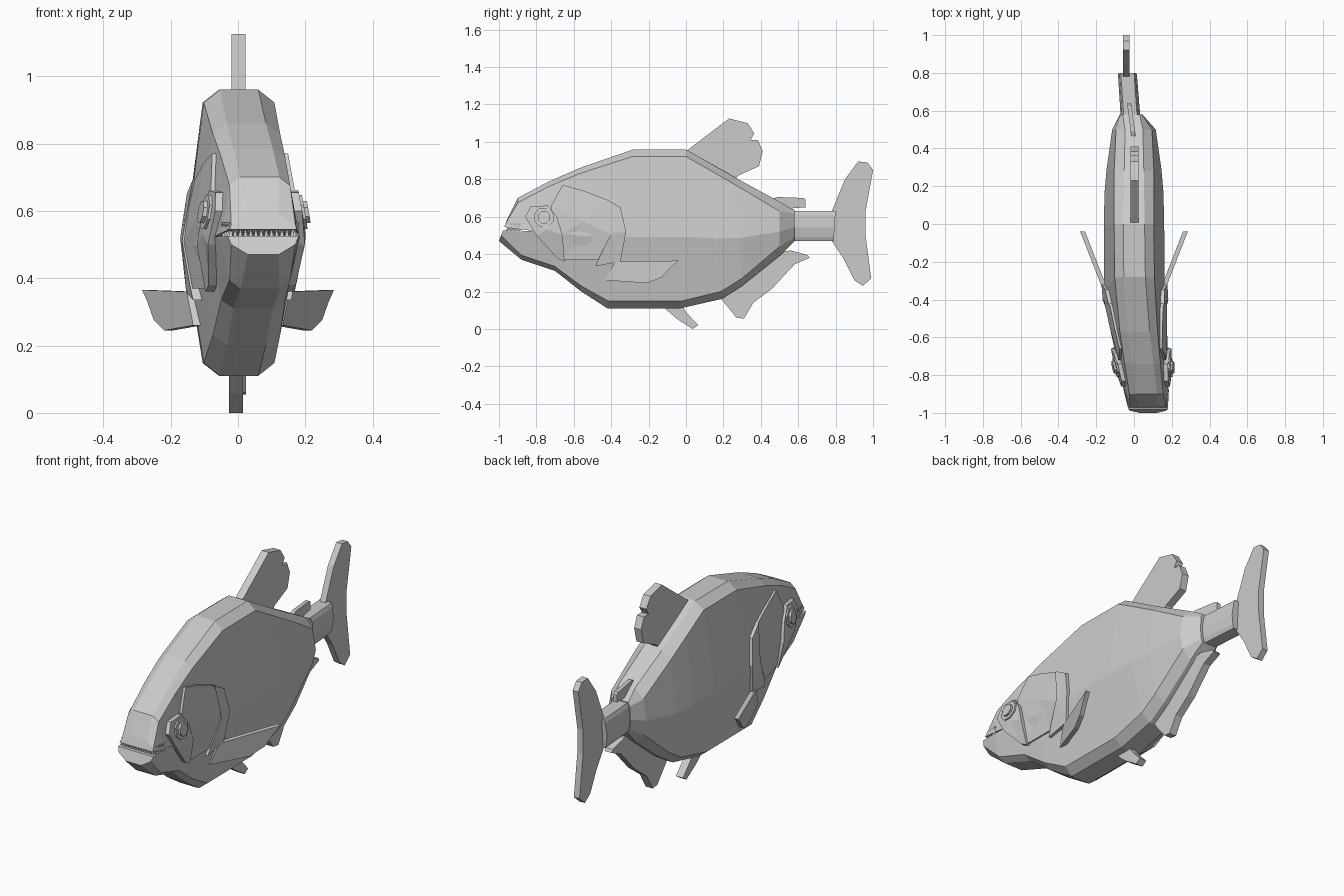
import bpy, bmesh, math
from mathutils import Vector
from mathutils.bvhtree import BVHTree


def make(name, verts, faces):
    me = bpy.data.meshes.new(name)
    bm = bmesh.new()
    vs = [bm.verts.new(v) for v in verts]
    for f in faces:
        bm.faces.new([vs[i] for i in f])
    bmesh.ops.recalc_face_normals(bm, faces=bm.faces)
    bm.to_mesh(me)
    bm.free()
    ob = bpy.data.objects.new(name, me)
    bpy.context.collection.objects.link(ob)
    return ob


def slab(name, outline, half, x_at):
    """Extrude a (y, z) outline sideways around the line x = x_at(y)."""
    n = len(outline)
    verts = [(x_at(y) + s * half, y, z) for s in (-1, 1) for y, z in outline]
    faces = [range(n), range(n, 2 * n)]
    faces += [(i, (i + 1) % n, n + (i + 1) % n, n + i) for i in range(n)]
    return make(name, verts, faces)


def loft(name, rings):
    """Ten-sided sections: top y,z, bottom y,z, centre x, half widths, inset."""
    verts, faces = [], []
    for yt, zt, yb, zb, cx, w1, w2, w3, ins in rings:
        zm = zb + (zt - zb) * 0.45
        half = [(w1, zt), (w2, zt - ins), (w3, zm), (w2, zb + ins), (w1, zb)]
        pts = half + [(-w, z) for w, z in reversed(half)]
        for w, z in pts:
            t = (z - zb) / (zt - zb)
            verts.append((cx + w, yb + (yt - yb) * t, z))
    for r in range(len(rings) - 1):
        for i in range(10):
            j = (i + 1) % 10
            faces.append((r * 10 + i, r * 10 + j, r * 10 + 10 + j, r * 10 + 10 + i))
    last = (len(rings) - 1) * 10
    faces += [range(10), range(last, last + 10)]
    return make(name, verts, faces)


# Body, slightly bent sideways
body = loft("body", [
    (-0.955, 0.59, -1.00, 0.47, 0.075, 0.045, 0.095, 0.105, 0.03),
    (-0.90, 0.70, -0.88, 0.37, 0.065, 0.058, 0.09, 0.118, 0.025),
    (-0.74, 0.785, -0.70, 0.31, 0.045, 0.058, 0.095, 0.135, 0.025),
    (-0.57, 0.86, -0.56, 0.20, 0.025, 0.058, 0.10, 0.150, 0.03),
    (-0.28, 0.96, -0.42, 0.11, 0.003, 0.057, 0.105, 0.160, 0.038),
    (0.00, 0.96, -0.03, 0.11, 0.0, 0.056, 0.105, 0.160, 0.038),
    (0.14, 0.88, 0.19, 0.16, 0.0, 0.054, 0.105, 0.156, 0.04),
    (0.28, 0.80, 0.30, 0.23, 0.0, 0.052, 0.105, 0.145, 0.04),
    (0.50, 0.68, 0.50, 0.39, 0.0, 0.047, 0.095, 0.115, 0.05),
    (0.58, 0.635, 0.58, 0.47, -0.015, 0.045, 0.055, 0.060, 0.02),
])
loft("tail_stalk", [
    (0.56, 0.63, 0.56, 0.47, -0.018, 0.035, 0.045, 0.052, 0.02),
    (0.80, 0.63, 0.79, 0.47, -0.035, 0.035, 0.042, 0.050, 0.02),
])
bvh = BVHTree.FromPolygons([v.co for v in body.data.vertices],
                           [tuple(p.vertices) for p in body.data.polygons])


def side_x(s, y, z):
    hit = bvh.ray_cast(Vector((s, y, z)), Vector((-s, 0, 0)))[0]
    return hit.x if hit else s * 0.1


def plate(name, outline, lift):
    """Thin plate that follows the body side, one on each side."""
    n = len(outline)
    mid = (sum(p[0] for p in outline) / n, sum(p[1] for p in outline) / n)
    for s, tag in ((-1, "left"), (1, "right")):
        verts = [(side_x(s, y, z) + s * d, y, z)
                 for d in (lift, -0.02) for y, z in outline + [mid]]
        faces = []
        for i in range(n):
            j, m = (i + 1) % n, n + 1
            faces += [(i, j, n), (m + j, m + i, m + n), (i, m + i, m + j, j)]
        make(f"{name}_{tag}", verts, faces)


# Mouth slit
cutter = slab("mouth_cutter", [(-1.1, 0.562), (-1.1, 0.528), (-0.80, 0.522)], 0.4, lambda y: 0)
cutter.hide_render = True
cutter.hide_set(True)
cut = body.modifiers.new("mouth", "BOOLEAN")
cut.operation, cut.object, cut.solver = "DIFFERENCE", cutter, "EXACT"

# Teeth along the jaw edge
path = [Vector(p) for p in ((-0.045, -0.88), (-0.02, -0.955), (0.165, -0.955), (0.178, -0.88))]
verts, faces = [], []
for a, b in zip(path, path[1:]):
    count = round((b - a).length / 0.016)
    for k in range(count):
        for frac, z0, z1 in ((0.25, 0.565, 0.53), (0.75, 0.52, 0.55)):
            c = a.lerp(b, (k + frac) / count)
            n = len(verts)
            verts += [(c.x + dx, c.y + dy, z0) for dx, dy in
                      ((-0.007, -0.007), (0.007, -0.007), (0.007, 0.007), (-0.007, 0.007))]
            verts.append((c.x, c.y, z1))
            faces += [(n, n + 1, n + 2, n + 3)]
            faces += [(n + i, n + (i + 1) % 4, n + 4) for i in range(4)]
make("teeth", verts, faces)

# Cheek and gill plates
plate("gill_cover", [(-0.66, 0.77), (-0.55, 0.74), (-0.42, 0.69), (-0.37, 0.61), (-0.39, 0.50),
                     (-0.47, 0.37), (-0.65, 0.37), (-0.72, 0.46), (-0.72, 0.66)], 0.012)
plate("gill_flap", [(-0.43, 0.695), (-0.35, 0.65), (-0.32, 0.52), (-0.35, 0.36), (-0.485, 0.335),
                    (-0.46, 0.39), (-0.40, 0.51), (-0.39, 0.61)], 0.018)
plate("cheek", [(-0.86, 0.60), (-0.83, 0.655), (-0.74, 0.66), (-0.69, 0.60), (-0.66, 0.50),
                (-0.65, 0.36), (-0.69, 0.38), (-0.80, 0.50)], 0.022)


# Eyes
def disc(r, cy, cz):
    return [(cy + r * math.cos(math.pi * (i + 0.5) / 4), cz + r * math.sin(math.pi * (i + 0.5) / 4))
            for i in range(8)]


plate("eye_ring", disc(0.055, -0.76, 0.597), 0.030)
plate("eyeball", disc(0.035, -0.76, 0.597), 0.042)

# Side fins
for s, tag in ((-1, "left"), (1, "right")):
    slab(f"side_fin_{tag}", [(-0.43, 0.26), (-0.38, 0.36), (-0.04, 0.365), (-0.08, 0.33),
                             (-0.13, 0.275), (-0.21, 0.245)], 0.013,
         lambda y, s=s: s * (0.272 + (y + 0.04) * 0.39))

# Fins on the centre line
slab("back_fin", [(0.0, 0.95), (0.23, 1.125), (0.33, 1.10), (0.365, 1.045), (0.345, 1.01), (0.385, 1.01),
                  (0.41, 0.95), (0.39, 0.87), (0.28, 0.82), (0.25, 0.78), (0.05, 0.90)], 0.021, lambda y: 0.002)
slab("small_back_fin", [(0.44, 0.69), (0.49, 0.705), (0.63, 0.70), (0.64, 0.69), (0.64, 0.65), (0.57, 0.645),
                        (0.48, 0.64)], 0.011, lambda y: -0.005 - 0.13 * (y - 0.48))
slab("rear_belly_fin", [(0.18, 0.17), (0.27, 0.06), (0.31, 0.055), (0.36, 0.14), (0.46, 0.215), (0.52, 0.28),
                        (0.58, 0.345), (0.66, 0.38), (0.65, 0.395), (0.56, 0.42), (0.50, 0.41), (0.30, 0.25)],
     0.021, lambda y: 0.003)
slab("belly_fin", [(-0.13, 0.125), (-0.05, 0.055), (0.035, 0.0), (0.065, 0.02), (0.0, 0.09), (-0.02, 0.125)],
     0.021, lambda y: -0.006)
slab("tail_fin", [(0.78, 0.63), (0.85, 0.80), (0.92, 0.895), (0.97, 0.89), (1.0, 0.85), (0.96, 0.63),
                  (0.96, 0.50), (0.99, 0.27), (0.945, 0.23), (0.90, 0.26), (0.84, 0.38), (0.78, 0.47)],
     0.017, lambda y: -0.04)
